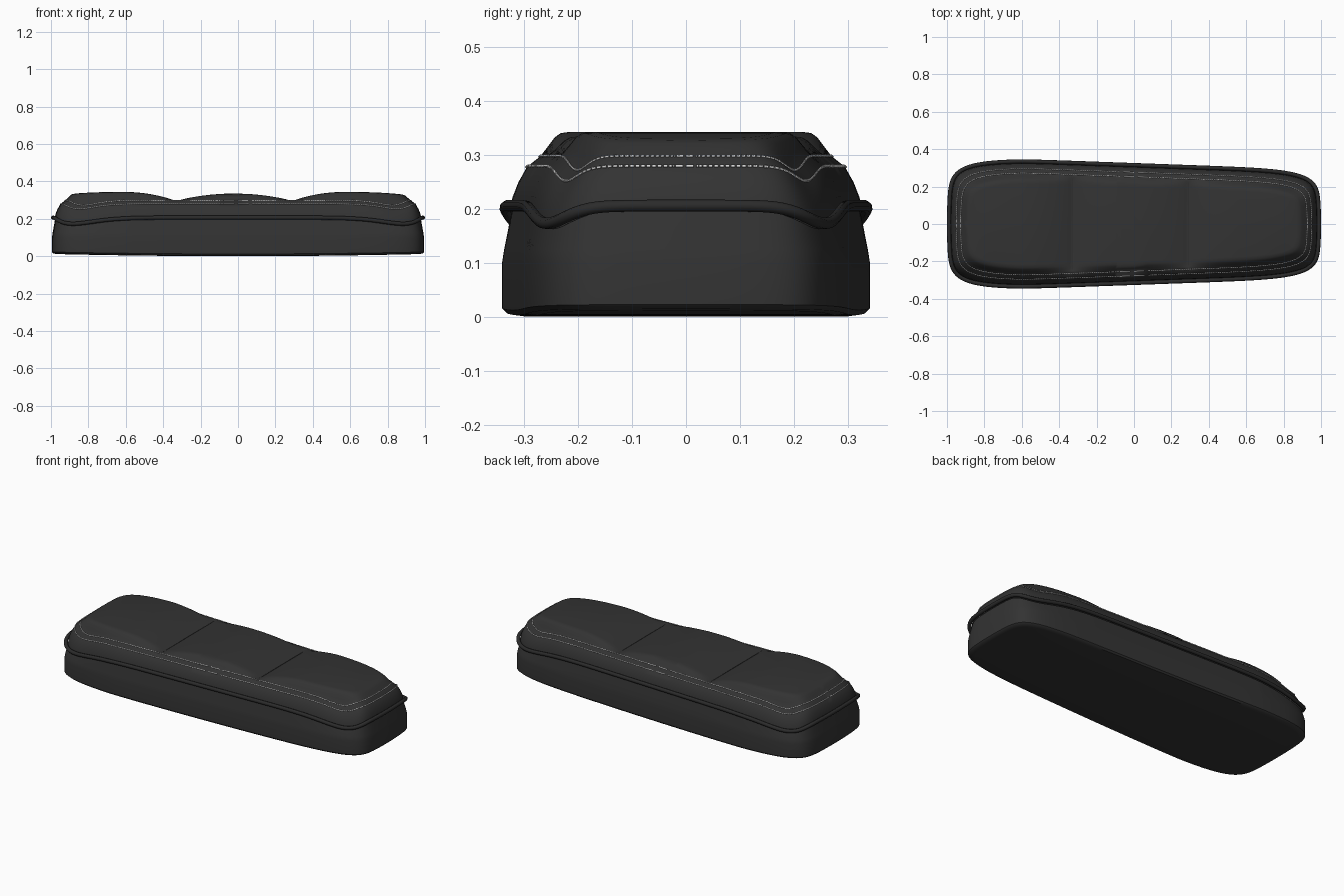
import bpy, math

cube = bpy.data.objects.get("Cube")
if cube:
    bpy.data.objects.remove(cube)

N = 400           # points round the outline
POWER = 7         # squareness of the plan
LENGTH = 0.995    # half length
SEAMS = (-0.33, 0.29)
RIM = 0.298


def material(name, value):
    m = bpy.data.materials.new(name)
    m.use_nodes = True
    colour = (value, value, value, 1)
    m.diffuse_color = colour
    bsdf = next(n for n in m.node_tree.nodes if n.type == "BSDF_PRINCIPLED")
    bsdf.inputs["Base Color"].default_value = colour
    bsdf.inputs["Roughness"].default_value = 0.7
    return m


COVER = material("dark cover", 0.033)
PIPING = material("black piping", 0.024)
THREAD = material("pale thread", 0.7)


# Plan outline: a tapered, rounded rectangle in unit coordinates
def half_width(x):
    return 0.343 - 0.036 * max(0, x + 0.6)


def unit(t):
    c, s = math.cos(t), math.sin(t)
    return (math.copysign(abs(c) ** (2 / POWER), c), abs(s) ** (2 / POWER))


def place(c, s, d):
    x = (LENGTH - d) * c * (1 - 0.018 * s * s)
    return x, (half_width(x) - d) * s


def even_outline():
    dense = [unit(math.pi * i / 20000) for i in range(20001)]
    pts = [place(c, s, 0) for c, s in dense]
    run = [0]
    for a, b in zip(pts, pts[1:]):
        run.append(run[-1] + math.dist(a, b))
    half, k = [], 0
    for i in range(N // 2 + 1):
        while k < 20000 and run[k] < run[-1] * i / (N // 2):
            k += 1
        half.append(dense[k])
    half[-1] = (-1, 0)
    return half + [(c, -s) for c, s in reversed(half[1:-1])]


OUTLINE = even_outline()


def corner(c, s):
    return min(1, 4 * abs(c) ** POWER * abs(s) ** POWER)


# Heights of the piping, the cushion rim and the three padded humps
def pipe_z(c, s):
    return 0.206 - 0.033 * corner(c, s)


def rim_z(c, s):
    return RIM - 0.026 * corner(c, s) ** 2


def top_z(x):
    a, b = SEAMS
    if a <= x <= b:
        return RIM - 0.005 + 0.042 * math.sin(math.pi * (x - a) / (b - a)) ** 0.75
    u = (a - x) if x < a else (x - b)
    rise = math.sin(math.pi / 2 * min(1, u / 0.27)) ** 0.8
    fall = max(0, u - 0.3) / 0.32
    return RIM - 0.005 + 0.05 * rise - 0.017 * fall ** 2.5


def side_ring(d, f):
    ring = []
    for c, s in OUTLINE:
        low, high = pipe_z(c, s), rim_z(c, s)
        ring.append((*place(c, s, d), low + f * (high - low)))
    return ring


def crown_ring(d, f):
    ring = []
    for c, s in OUTLINE:
        x, y = place(c, s, d)
        low = rim_z(c, s)
        ring.append((x, y, low + f * (top_z(x) - low)))
    return ring


def base_ring(d, z):
    ring = []
    for c, s in OUTLINE:
        x, y = place(c, s, d)
        ring.append((x, y, z + 0.012 * x * x * (1 - min(1, z / 0.1))))
    return ring


# Loft rings from bottom to top, capping one end with strips across
def loft(name, rings, cap, flip, mat):
    verts = [p for r in rings for p in r]
    faces = []
    for k in range(len(rings) - 1):
        for i in range(N):
            j = (i + 1) % N
            faces.append((k * N + i, k * N + j, (k + 1) * N + j, (k + 1) * N + i))
    o = cap * N
    for i in range(N // 2):
        strip = [i, i + 1, N - i - 1, (N - i) % N]
        strip = [o + v for v in dict.fromkeys(strip)]
        faces.append(strip[::-1] if flip else strip)
    mesh = bpy.data.meshes.new(name)
    mesh.from_pydata(verts, [], faces)
    mesh.materials.append(mat)
    ob = bpy.data.objects.new(name, mesh)
    bpy.context.collection.objects.link(ob)
    bpy.ops.object.select_all(action="DESELECT")
    ob.select_set(True)
    bpy.context.view_layer.objects.active = ob
    bpy.ops.object.shade_smooth_by_angle(angle=math.radians(40))
    return ob


def tube(name, paths, radius, mat, closed=False):
    curve = bpy.data.curves.new(name, "CURVE")
    curve.dimensions = "3D"
    curve.bevel_depth = radius
    curve.bevel_resolution = 2 if closed else 0
    curve.use_fill_caps = not closed
    for path in paths:
        spline = curve.splines.new("POLY")
        spline.points.add(len(path) - 1)
        for point, co in zip(spline.points, path):
            point.co = (*co, 1)
        spline.use_cyclic_u = closed
    curve.materials.append(mat)
    bpy.context.collection.objects.link(bpy.data.objects.new(name, curve))


# Base shell
shell = [base_ring(d, z) for d, z in
         ((0.03, 0), (0.008, 0.003), (0, 0.012), (0, 0.1), (0.004, 0.125))]
shell += [side_ring(0.017, -0.1), side_ring(0.05, 0.03)]
loft("base_shell", shell, 0, True, COVER)

# Padded cushion
pad = [side_ring(d, f) for d, f in
       ((0.016, -0.05), (0.019, 0.2), (0.03, 0.5), (0.046, 0.8), (0.07, 1))]
pad += [crown_ring(d, f) for d, f in
        ((0.084, 0.4), (0.097, 0.78), (0.108, 0.95), (0.125, 1))]
loft("seat_cushion", pad, len(pad) - 1, False, COVER)

# Piping round the joint
tube("edge_piping", [side_ring(0.006, 0)], 0.011, PIPING, closed=True)

# Cross seams between the humps
seams = []
for x in SEAMS:
    w = half_width(x) - 0.09
    seams.append([(x, -w, RIM - 0.004), (x, w, RIM - 0.004)])
tube("cross_seams", seams, 0.003, PIPING)

# Two rows of dashed stitching
for name, d, f in (("lower_stitching", 0.045, 0.8), ("upper_stitching", 0.069, 1.0)):
    ring = side_ring(d, f)
    dashes = []
    for i, a in enumerate(ring):
        b = ring[(i + 1) % N]
        dashes.append([a, tuple(p + 0.72 * (q - p) for p, q in zip(a, b))])
    tube(name, dashes, 0.0028, THREAD)
